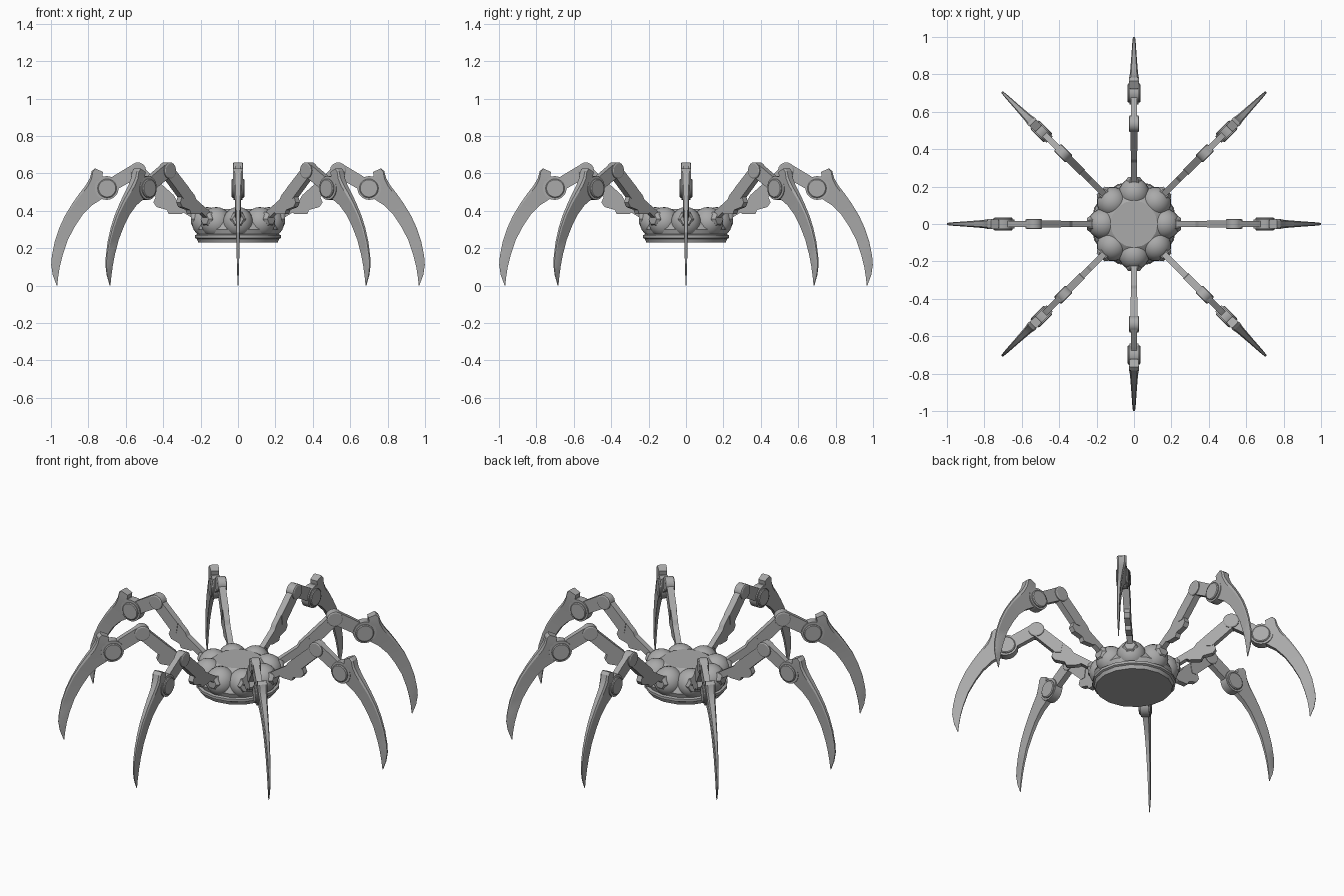
import bpy, bmesh, math
from mathutils import Matrix

if "Cube" in bpy.data.objects:
    bpy.data.objects.remove(bpy.data.objects["Cube"])

metal = bpy.data.materials.new("dark_metal")
metal.diffuse_color = (0.4, 0.4, 0.4, 1)
metal.use_nodes = True
metal.node_tree.nodes["Principled BSDF"].inputs["Base Color"].default_value = metal.diffuse_color


def finish(name, bm, smooth=True, angle=35):
    bmesh.ops.recalc_face_normals(bm, faces=bm.faces)
    me = bpy.data.meshes.new(name)
    bm.to_mesh(me)
    bm.free()
    me.materials.append(metal)
    ob = bpy.data.objects.new(name, me)
    bpy.context.collection.objects.link(ob)
    if smooth:
        bpy.ops.object.select_all(action='DESELECT')
        ob.select_set(True)
        bpy.context.view_layer.objects.active = ob
        bpy.ops.object.shade_smooth_by_angle(angle=math.radians(angle))
    return ob


def loft(bm, rings):
    """Skin a list of equal-length point loops and cap both ends."""
    loops = [[bm.verts.new(p) for p in r] for r in rings]
    n = len(loops[0])
    for a, b in zip(loops, loops[1:]):
        for i in range(n):
            j = (i + 1) % n
            bm.faces.new((a[i], a[j], b[j], b[i]))
    bm.faces.new(loops[0])
    bm.faces.new(loops[-1])


def lathe(name, profile, n):
    bm = bmesh.new()
    loft(bm, [[(r * math.cos(2 * math.pi * k / n), r * math.sin(2 * math.pi * k / n), z)
               for k in range(n)] for r, z in profile])
    return finish(name, bm, angle=24)


def plate(bm, profile, w):
    """Extrude an x-z outline to half width w, along y."""
    loft(bm, [[(x, y, z) for x, z in profile] for y in (-w, w)])


def hub(bm, x, z, steps, n=20):
    """Pivot lying along y; steps are (y, radius)."""
    loft(bm, [[(x + r * math.cos(2 * math.pi * k / n), y, z + r * math.sin(2 * math.pi * k / n))
               for k in range(n)] for y, r in steps])


def around(ob):
    """Repeat a part eight times about z."""
    base = ob.name
    for k in range(1, 8):
        c = ob.copy()
        c.name = f"{base}_{k + 1}"
        c.matrix_world = Matrix.Rotation(k * math.pi / 4, 4, 'Z')
        bpy.context.collection.objects.link(c)


# body: base rim and core with flat top
lathe("base_rim", [(0.212, 0.23), (0.22, 0.25), (0.23, 0.255), (0.23, 0.27), (0.215, 0.276)], 16)
lathe("body_core", [(0.215, 0.27), (0.225, 0.30), (0.205, 0.34), (0.165, 0.385), (0.125, 0.41)], 16)

# ball sockets
bm = bmesh.new()
bmesh.ops.create_uvsphere(bm, u_segments=20, v_segments=12, radius=0.082,
                          matrix=Matrix.Translation((0.165, 0, 0.338)))
around(finish("ball_socket", bm))

# hip collars
bm = bmesh.new()
loft(bm, [[(x, r * math.cos(k * math.pi / 3), 0.355 + r * math.sin(k * math.pi / 3))
           for k in range(6)] for x, r in ((0.19, 0.05), (0.238, 0.042), (0.252, 0.03))])
around(finish("hip_collar", bm, False))

# upper leg: thick hip block, then slim arm to the knee
bm = bmesh.new()
plate(bm, [(0.22, 0.345), (0.29, 0.39), (0.305, 0.382), (0.37, 0.382), (0.38, 0.405), (0.435, 0.42),
           (0.452, 0.445), (0.425, 0.515), (0.395, 0.53), (0.345, 0.485), (0.33, 0.46), (0.22, 0.39)], 0.016)
plate(bm, [(0.40, 0.465), (0.43, 0.465), (0.56, 0.59), (0.52, 0.645), (0.39, 0.525)], 0.019)
around(finish("upper_leg", bm, False))

# knee and the link to the claw
bm = bmesh.new()
hub(bm, 0.535, 0.615, [(-0.027, 0.038), (-0.023, 0.044), (0.023, 0.044), (0.027, 0.038)], 14)
around(finish("knee", bm, angle=30))
bm = bmesh.new()
plate(bm, [(0.54, 0.575), (0.68, 0.495), (0.72, 0.55), (0.66, 0.59), (0.56, 0.65)], 0.017)
around(finish("knee_link", bm, False))

# claw pivot: round cap on a wider thin ring
bm = bmesh.new()
hub(bm, 0.70, 0.52, [(-0.034, 0.046), (-0.03, 0.051), (0.03, 0.051), (0.034, 0.046)])
hub(bm, 0.702, 0.522, [(-0.024, 0.064), (0.024, 0.064)])
around(finish("claw_pivot", bm))

# claw: flat-sided blade, sections given as outer x, z, inner x, z, half width
sections = [(0.765, 0.627, 0.722, 0.608, 0.026), (0.782, 0.612, 0.725, 0.585, 0.027),
            (0.792, 0.575, 0.70, 0.55, 0.026), (0.815, 0.535, 0.685, 0.505, 0.022),
            (0.85, 0.49, 0.725, 0.465, 0.019), (0.885, 0.44, 0.78, 0.43, 0.016),
            (0.925, 0.375, 0.83, 0.38, 0.013), (0.955, 0.31, 0.87, 0.32, 0.011),
            (0.98, 0.235, 0.91, 0.245, 0.009), (0.995, 0.16, 0.937, 0.165, 0.007),
            (0.999, 0.11, 0.952, 0.105, 0.006), (0.99, 0.055, 0.961, 0.05, 0.004),
            (0.969, 0.0, 0.966, 0.002, 0.002)]
bm = bmesh.new()
rings = []
for ox, oz, ix, iz, w in sections:
    at = lambda t, y: (ox + (ix - ox) * t, y, oz + (iz - oz) * t)
    rings.append([at(0, -w * .65), at(.1, -w), at(1, -w * .85),
                  at(1, w * .85), at(.1, w), at(0, w * .65)])
loft(bm, rings)
around(finish("claw", bm, angle=25))
